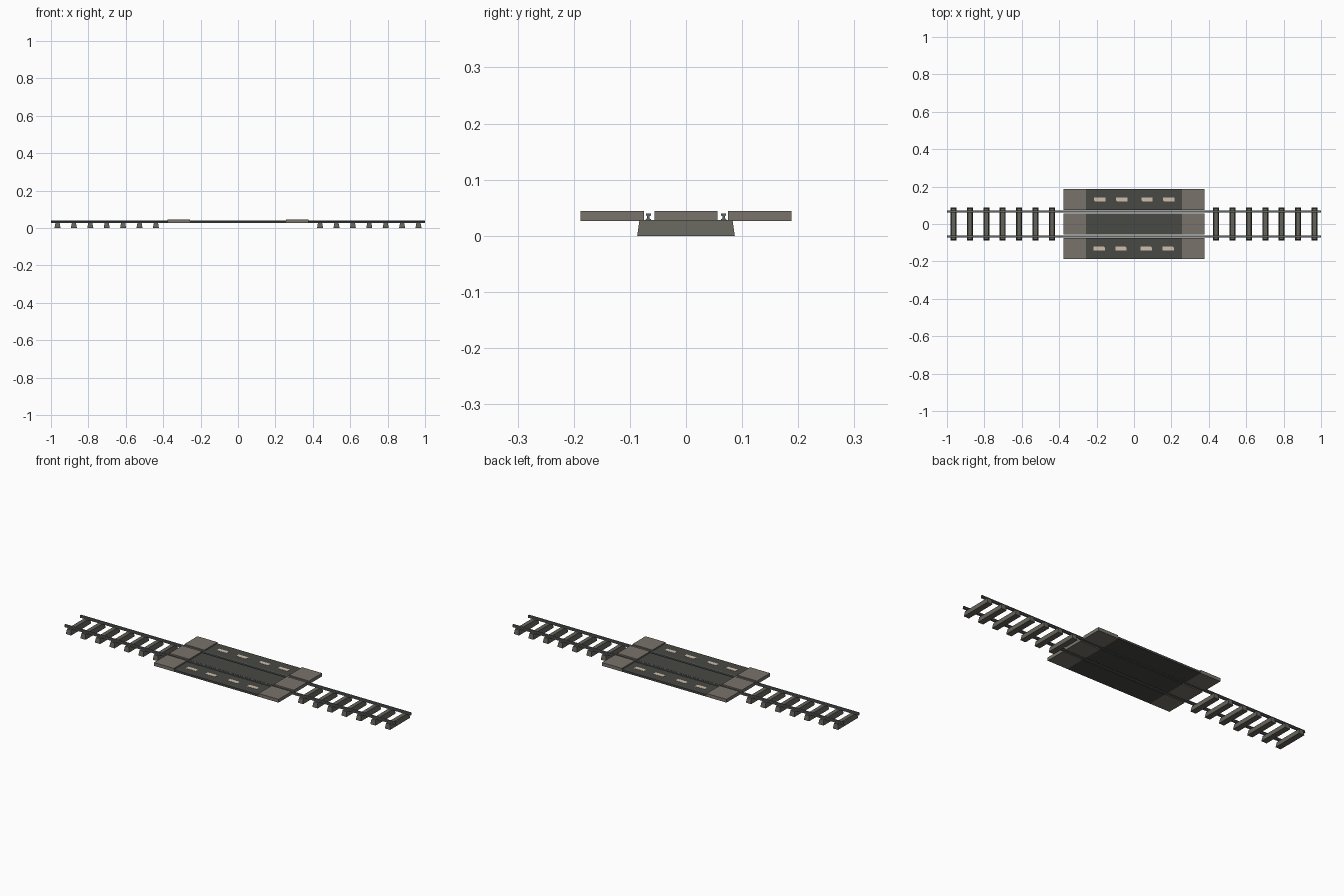
import bpy, bmesh

if "Cube" in bpy.data.objects:
    bpy.data.objects.remove(bpy.data.objects["Cube"])

def mat(name, rgb):
    m = bpy.data.materials.new(name)
    m.diffuse_color = (*rgb, 1)
    m.use_nodes = True
    m.node_tree.nodes["Principled BSDF"].inputs["Base Color"].default_value = m.diffuse_color
    return m

ASPHALT = mat("dark_asphalt", (0.065, 0.066, 0.058))
CONCRETE = mat("warm_concrete", (0.19, 0.17, 0.145))
TIE = mat("sleeper_grey", (0.13, 0.125, 0.105))
STEEL = mat("rail_steel", (0.12, 0.13, 0.13))
PAINT = mat("road_paint", (0.62, 0.52, 0.41))

def mesh(name, verts, faces, material):
    me = bpy.data.meshes.new(name)
    me.from_pydata(verts, [], faces)
    bm = bmesh.new()
    bm.from_mesh(me)
    bmesh.ops.recalc_face_normals(bm, faces=bm.faces)
    bm.to_mesh(me)
    bm.free()
    me.materials.append(material)
    ob = bpy.data.objects.new(name, me)
    bpy.context.collection.objects.link(ob)
    return ob

def prism(name, lower, upper, material):
    """Solid between two matching loops of points."""
    n = len(lower)
    sides = [(i, (i + 1) % n, n + (i + 1) % n, n + i) for i in range(n)]
    caps = [tuple(range(n)), tuple(range(n, 2 * n))]
    return mesh(name, lower + upper, sides + caps, material)

def rect(x0, x1, y0, y1, z):
    return [(x0, y0, z), (x1, y0, z), (x1, y1, z), (x0, y1, z)]

def box(name, x0, x1, y0, y1, z0, z1, material):
    return prism(name, rect(x0, x1, y0, y1, z0), rect(x0, x1, y0, y1, z1), material)

# Rails: foot, web and head profile swept along x
half = [(0.0050, 0.027), (0.0050, 0.029), (0.0022, 0.031),
        (0.0022, 0.035), (0.0045, 0.036), (0.0045, 0.040)]
profile = half + [(-y, z) for y, z in reversed(half)]
for side, label in ((-1, "front"), (1, "back")):
    c = side * 0.067
    prism("rail_" + label, [(-1, c + y, z) for y, z in profile],
          [(1, c + y, z) for y, z in profile], STEEL)

# Tapered sleepers on both sides of the crossing
for side, label in ((-1, "left"), (1, "right")):
    for i in range(7):
        x = side * (0.965 - i * 0.0877)
        prism(f"sleeper_{label}_{i + 1}",
              rect(x - 0.016, x + 0.016, -0.087, 0.087, 0),
              rect(x - 0.011, x + 0.011, -0.083, 0.083, 0.028), TIE)

# Crossing deck: three strips with gaps for the rails, raised end slabs
for label, y0, y1 in (("front", -0.188, -0.075), ("middle", -0.056, 0.056),
                      ("back", 0.075, 0.188)):
    box("deck_" + label, -0.256, 0.256, y0, y1, 0.026, 0.037, ASPHALT)
    for s, end in ((-1, "left"), (1, "right")):
        xs = sorted((s * 0.256, s * 0.377))
        box(f"end_slab_{label}_{end}", *xs, y0, y1, 0.026, 0.044, CONCRETE)

# Worn paint dashes, the front row being the back row turned half round
dash = [(-0.030, -0.004), (-0.022, -0.011), (0.030, -0.011),
        (0.030, 0.011), (-0.030, 0.011)]
for s, label in ((1, "back"), (-1, "front")):
    for i, x in enumerate((-0.183, -0.065, 0.07, 0.186)):
        pts = [(s * (x + dx), s * (0.130 + dy)) for dx, dy in dash]
        prism(f"paint_dash_{label}_{i + 1}", [(a, b, 0.036) for a, b in pts],
              [(a, b, 0.038) for a, b in pts], PAINT)
